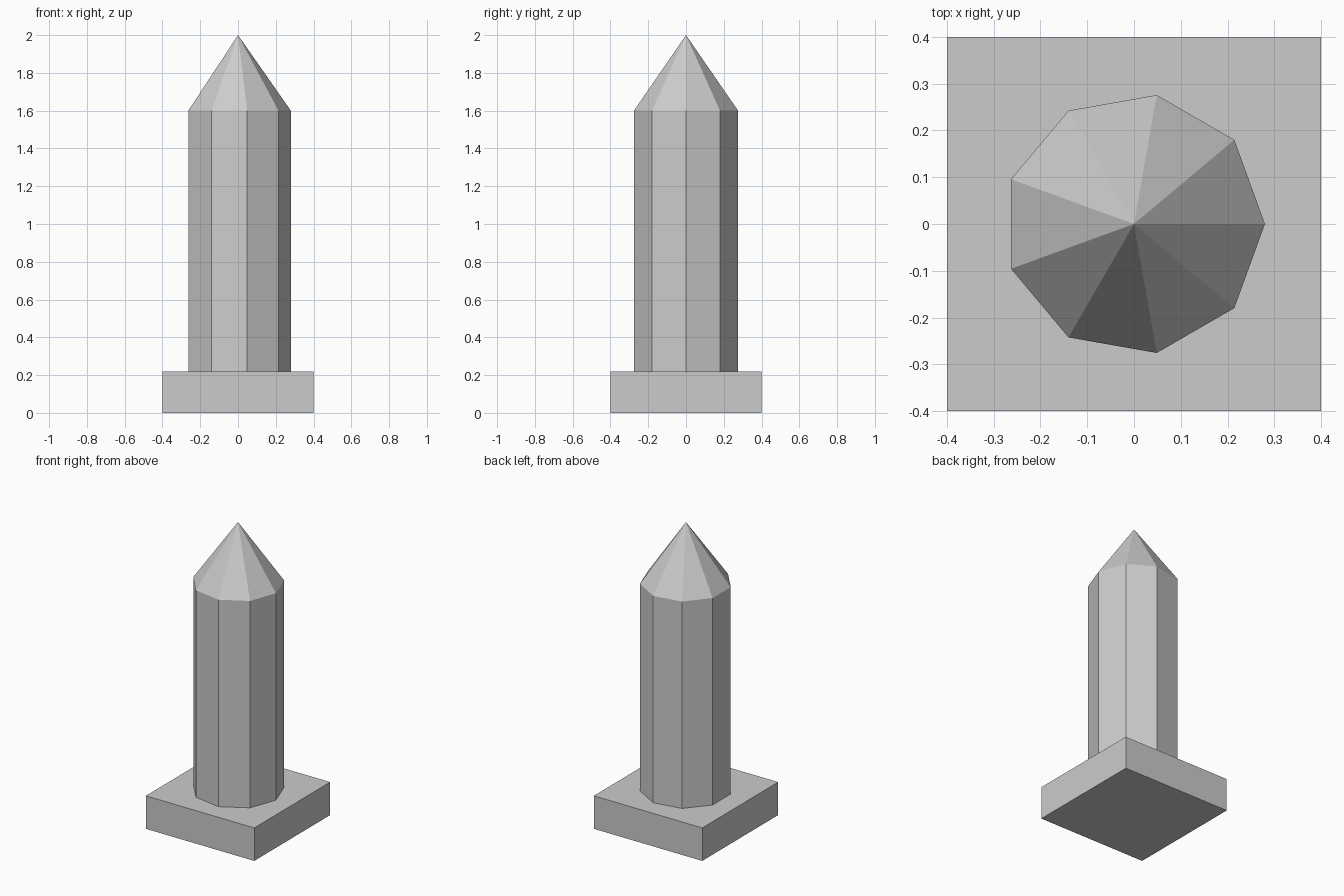
import bpy, bmesh
from math import cos, sin, tau

if "Cube" in bpy.data.objects:
    bpy.data.objects.remove(bpy.data.objects["Cube"])

SIDES, RADIUS = 9, 0.28
BASE_TOP, SHAFT_TOP, TIP = 0.22, 1.60, 2.00


def add_object(name, bm):
    bmesh.ops.recalc_face_normals(bm, faces=bm.faces)
    mesh = bpy.data.meshes.new(name)
    bm.to_mesh(mesh)
    bm.free()
    bpy.context.collection.objects.link(bpy.data.objects.new(name, mesh))


# Square base slab
bm = bmesh.new()
bmesh.ops.create_cube(bm, size=1)
bmesh.ops.scale(bm, vec=(0.8, 0.8, BASE_TOP), verts=bm.verts)
bmesh.ops.translate(bm, vec=(0, 0, BASE_TOP / 2), verts=bm.verts)
add_object("base", bm)

# Nine-sided post with a pointed top, one corner facing +x
bm = bmesh.new()
lower, upper = [
    [bm.verts.new((RADIUS * cos(tau * i / SIDES), RADIUS * sin(tau * i / SIDES), z))
     for i in range(SIDES)]
    for z in (BASE_TOP, SHAFT_TOP)]
tip = bm.verts.new((0, 0, TIP))
bm.faces.new(lower)
for i in range(SIDES):
    j = (i + 1) % SIDES
    bm.faces.new((lower[i], lower[j], upper[j], upper[i]))
    bm.faces.new((upper[i], upper[j], tip))
add_object("pointed_post", bm)
